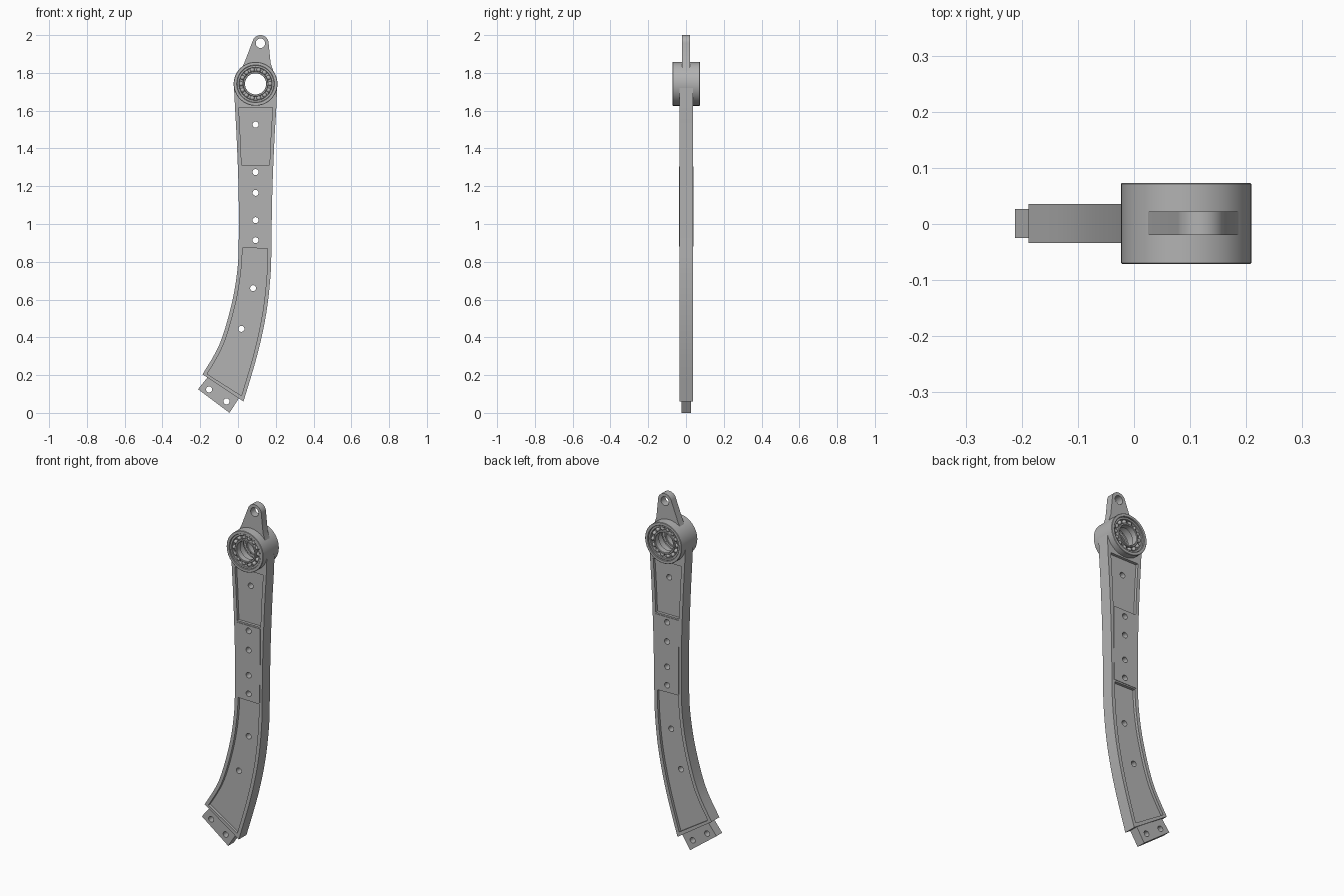
import bpy, bmesh, math
from mathutils import Vector, Matrix

if "Cube" in bpy.data.objects:
    bpy.data.objects.remove(bpy.data.objects["Cube"])

metal = bpy.data.materials.new("grey metal")
metal.use_nodes = True
GREY = (0.45, 0.45, 0.45, 1)
metal.diffuse_color = GREY
metal.node_tree.nodes["Principled BSDF"].inputs["Base Color"].default_value = GREY

HUB = Vector((0.093, 1.742))      # hub centre in x, z


def finish(name, bm):
    bmesh.ops.recalc_face_normals(bm, faces=bm.faces)
    mesh = bpy.data.meshes.new(name)
    bm.to_mesh(mesh)
    bm.free()
    mesh.materials.append(metal)
    obj = bpy.data.objects.new(name, mesh)
    bpy.context.collection.objects.link(obj)
    return obj


def add_prism(bm, points, y0, y1):
    front = [bm.verts.new((p[0], y0, p[1])) for p in points]
    back = [bm.verts.new((p[0], y1, p[1])) for p in points]
    bm.faces.new(front)
    bm.faces.new(back[::-1])
    n = len(points)
    for i in range(n):
        j = (i + 1) % n
        bm.faces.new((front[i], front[j], back[j], back[i]))


def prism(name, points, y0, y1):
    bm = bmesh.new()
    add_prism(bm, points, y0, y1)
    return finish(name, bm)


def arc(center, r, a0, a1, n):
    return [(center[0] + r * math.cos(math.radians(a0 + (a1 - a0) * i / n)),
             center[1] + r * math.sin(math.radians(a0 + (a1 - a0) * i / n)))
            for i in range(n + 1)]


def circle(center, r, n=32):
    return arc(center, r, 0, 360, n)[:-1]


def lathe(name, profile, n=64):
    # closed (radius, y) profile spun about the hub axis
    bm = bmesh.new()
    rings = []
    for i in range(n):
        a = math.tau * i / n
        rings.append([bm.verts.new((HUB.x + r * math.cos(a), y, HUB.y + r * math.sin(a)))
                      for r, y in profile])
    for i in range(n):
        a, b = rings[i], rings[(i + 1) % n]
        for k in range(len(profile)):
            m = (k + 1) % len(profile)
            bm.faces.new((a[k], a[m], b[m], b[k]))
    return finish(name, bm)


def ring(name, r0, r1, y0, y1, bevel=0.002):
    c = bevel
    return lathe(name, [(r0, y0 + c), (r0 + c, y0), (r1 - c, y0), (r1, y0 + c),
                        (r1, y1 - c), (r1 - c, y1), (r0 + c, y1), (r0, y1 - c)])


def cut(obj, shapes):
    # subtract prisms given as (points, y0, y1)
    bm = bmesh.new()
    for s in shapes:
        add_prism(bm, *s)
    cutter = finish("cutter", bm)
    cutter.hide_render = True
    mod = obj.modifiers.new("cut", "BOOLEAN")
    mod.operation, mod.solver, mod.object = "DIFFERENCE", "EXACT", cutter
    dg = bpy.context.evaluated_depsgraph_get()
    mesh = bpy.data.meshes.new_from_object(obj.evaluated_get(dg))
    obj.modifiers.clear()
    obj.data = mesh
    bpy.data.objects.remove(cutter)


# Paired left and right edge points down the arm
STATIONS = [((-.021, 1.72), (.207, 1.72)), ((-.015, 1.60), (.202, 1.60)),
            ((-.007, 1.45), (.193, 1.45)), ((.003, 1.18), (.182, 1.18)),
            ((.004, .92), (.177, .92)), ((-.003, .76), (.173, .74)),
            ((-.034, .575), (.15, .53)), ((-.098, .363), (.103, .31)),
            ((-.188, .204), (.029, .06))]


def edge(side, t):
    # Catmull-Rom point on one edge
    last = len(STATIONS) - 1
    i = min(int(t), last - 1)
    u = t - i
    p = [Vector(STATIONS[min(max(k, 0), last)][side]) for k in range(i - 1, i + 3)]
    return 0.5 * (2 * p[1] + (p[2] - p[0]) * u + (2 * p[0] - 5 * p[1] + 4 * p[2] - p[3]) * u ** 2
                  + (3 * p[1] - p[0] - 3 * p[2] + p[3]) * u ** 3)


def arm_band(t0, t1, inset, n):
    left, right = [], []
    for i in range(n + 1):
        t = t0 + (t1 - t0) * i / n
        a, b = edge(0, t), edge(1, t)
        d = (b - a).normalized() * inset
        left.append(a + d)
        right.append(b - d)
    return left + right[::-1]


# Curved arm with panels sunk into both faces
arm = prism("arm", arm_band(0, 8, 0, 40), -.034, .036)
pockets = [arm_band(.87, 2.53, .02, 8), arm_band(4.25, 7.87, .02, 24)]
cut(arm, [(p, y0, y1) for p in pockets for y0, y1 in ((-.06, -.018), (.02, .06))])
bore = (circle(HUB, .1, 64), -.1, .1)
cut(arm, [bore])

# Raised middle plate on both faces
plate = prism("middle_plate", [(.02, .88), (.163, .88), (.167, 1.305), (.018, 1.305)], -.037, .039)

# Bolt holes
bolts = [(.093, 1.526), (.093, 1.275), (.093, 1.165), (.093, 1.02), (.093, .914),
         (.08, .66), (.018, .445)]
for part in (arm, plate):
    cut(part, [(circle(b, .016, 24), -.1, .1) for b in bolts])

# Foot tab with two holes
foot = prism("foot_tab", [(-.212, .125), (-.045, 0), (.005, .078), (-.16, .19)], -.025, .027)
cut(foot, [(circle(c, .016, 24), -.1, .1) for c in ((-.153, .124), (-.061, .061))])

# Top lug with eye
EYE = (.119, 1.957)
lug = prism("top_lug", arc(EYE, .043, 0, 165, 20)
            + [(.036, 1.86), (.02, 1.825), (.093, 1.81), (.19, 1.80), (.173, 1.85)], -.02, .022)
cut(lug, [(circle(EYE, .025), -.1, .1), bore])

# Hub and a ball bearing at each end
hub = ring("hub", .098, .116, -.0715, .0735)
parts = [arm, lug, hub]
for label, s in (("front", -1), ("back", 1)):
    def span(a, b):
        return sorted((s * a, s * b))
    parts += [ring(label + "_outer_race", .086, .099, *span(.03, .066)),
              ring(label + "_inner_race", .056, .067, *span(.03, .066)),
              ring(label + "_cage", .066, .087, *span(.04, .05))]
    bm = bmesh.new()
    for i in range(14):
        a = math.tau * i / 14
        pos = (HUB.x + .0765 * math.cos(a), s * .053, HUB.y + .0765 * math.sin(a))
        bmesh.ops.create_uvsphere(bm, u_segments=16, v_segments=10, radius=.012,
                                  matrix=Matrix.Translation(pos))
    parts.append(finish(label + "_balls", bm))
parts.append(ring("bore_spacer", .08, .099, -.031, .031))

# Smooth round surfaces, keep edges sharp
bpy.ops.object.select_all(action="DESELECT")
for obj in parts + [plate, foot]:
    obj.select_set(True)
    bpy.context.view_layer.objects.active = obj
bpy.ops.object.shade_smooth_by_angle(angle=math.radians(30))
